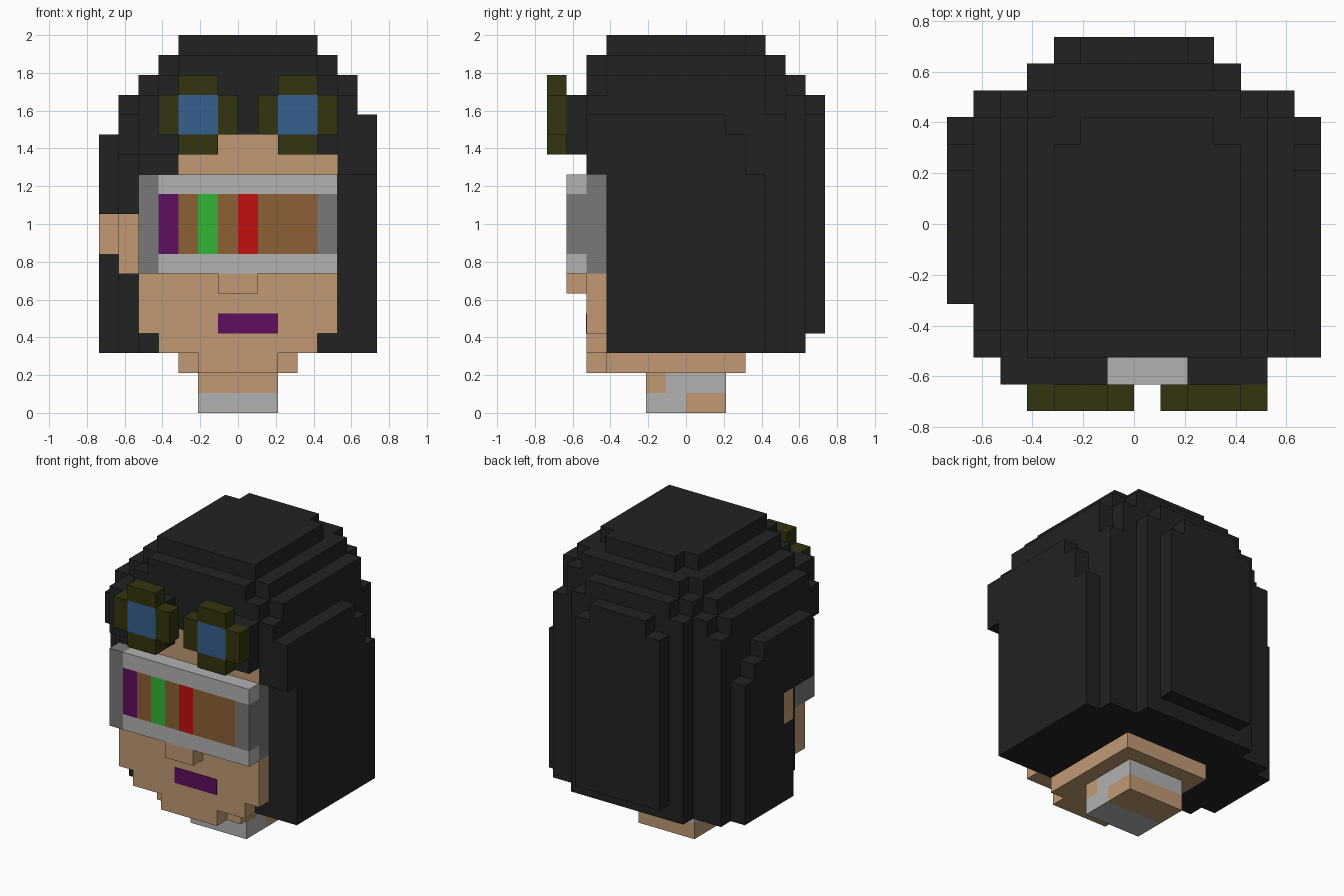
import bpy, bmesh

if "Cube" in bpy.data.objects:
    bpy.data.objects.remove(bpy.data.objects["Cube"], do_unlink=True)

U = 2 / 19  # size of one block


def material(name, rgb):
    lin = [((c / 255 + 0.055) / 1.055) ** 2.4 if c > 10 else c / 255 / 12.92 for c in rgb]
    m = bpy.data.materials.new(name)
    m.diffuse_color = (*lin, 1)
    m.use_nodes = True
    bsdf = m.node_tree.nodes["Principled BSDF"]
    bsdf.inputs["Base Color"].default_value = (*lin, 1)
    bsdf.inputs["Roughness"].default_value = 0.9
    return m


BLACK = material("hair black", (34, 34, 34))
SKIN = material("skin tan", (193, 154, 116))
LIGHT = material("light grey", (178, 178, 178))
DARK = material("dark grey", (120, 120, 120))
OLIVE = material("olive", (52, 52, 16))
BLUE = material("lens blue", (54, 96, 142))
PURPLE = material("purple", (96, 14, 96))
GREEN = material("green", (52, 182, 52))
RED = material("red", (194, 14, 14))
BROWN = material("brown", (140, 96, 52))


def blocks(name, mat, boxes):
    """One object made of boxes (x0, x1, y0, y1, z0, z1) in block units."""
    bm = bmesh.new()
    for x0, x1, y0, y1, z0, z1 in boxes:
        vs = bmesh.ops.create_cube(bm, size=1)["verts"]
        for v in vs:
            v.co = ((x1 if v.co.x > 0 else x0) * U,
                    (y1 if v.co.y > 0 else y0) * U,
                    (z1 if v.co.z > 0 else z0) * U)
    me = bpy.data.meshes.new(name)
    bm.to_mesh(me)
    bm.free()
    me.materials.append(mat)
    ob = bpy.data.objects.new(name, me)
    bpy.context.collection.objects.link(ob)
    return ob


# Hair: core, stepped crown and back
blocks("hair_core", BLACK, [(-5, 5, -4, 5, 3, 16)])
blocks("hair_crown", BLACK, [
    (-3, 4, -4, 3, 18, 19), (-2, 3, 3, 4, 18, 19),
    (-4, 5, -4, 4, 17, 18), (-3, 4, -5, 5, 17, 18),
    (-5, 6, -4, 4, 16, 17), (-4, 5, -5, 5, 16, 17),
    (-6, 6, -4, 4, 15, 16)])
blocks("hair_back", BLACK, [
    (-3, 3, 5, 6, 16, 17), (-4, 4, 5, 6, 3, 16),
    (-2, 2, 6, 7, 15, 16), (-3, 3, 6, 7, 4, 15)])

# Hair: long left side, and right side opening around the ear
blocks("hair_left", BLACK, [
    (5, 6, -4, 5, 3, 15), (6, 7, -4, 4, 3, 12),
    (6, 7, -4, 3, 12, 14), (6, 7, -4, 2, 14, 15)])
blocks("hair_right", BLACK, [
    (-6, -5, -4, 5, 10, 15), (-6, -5, -1, 5, 7, 10), (-6, -5, -2, 5, 3, 7),
    (-7, -6, -1, 4, 3, 8), (-7, -6, 0, 4, 8, 10), (-7, -6, -3, 4, 10, 12),
    (-7, -6, -3, 3, 12, 13), (-7, -6, -3, 2, 13, 14)])

# Hair: front hairline and the raised fringe behind the goggles
blocks("hairline", BLACK, [
    (-5, 6, -5, -4, 15, 16), (-6, 7, -5, -4, 14, 15),
    (-6, -1, -5, -4, 13, 14), (2, 7, -5, -4, 13, 14),
    (-5, -3, -5, -4, 12, 13), (5, 7, -5, -4, 12, 13)])
blocks("fringe", BLACK, [(-5, -1, -6, -5, 13, 16), (2, 5, -6, -5, 13, 16)])

# Face, nose, ear, chin
blocks("face", SKIN, [
    (-1, 2, -5, -4, 13, 14), (-3, 5, -5, -4, 12, 13),
    (-5, 5, -5, -4, 4, 7), (-4, 4, -5, -4, 3, 4)])
blocks("nose", SKIN, [(-1, 1, -6, -5, 6, 7)])
blocks("ear", SKIN, [(-7, -6, -1, 0, 8, 10), (-6, -5, -2, -1, 7, 10)])
blocks("chin", SKIN, [(-2, 2, -5, -4, 2, 3), (-3, 3, -4, 3, 2, 3)])
blocks("mouth", PURPLE, [(-1, 2, -5.04, -5, 4, 5)])

# Neck in alternating skin and grey
blocks("neck_skin", SKIN, [(-2, 2, -2, -1, 1, 2), (-2, 2, 0, 2, 0, 1)])
blocks("neck_collar", LIGHT, [(-2, 2, -1, 2, 1, 2), (-2, 2, -2, 0, 0, 1)])

# Visor: sides, frame and coloured band
blocks("visor_sides", DARK, [
    (-5, 5, -5, -4, 7, 12), (-5, -4, -6, -5, 7, 12), (4, 5, -6, -5, 8, 11)])
blocks("visor_frame", LIGHT, [(-4, 5, -6, -5, 11, 12), (-4, 5, -6, -5, 7, 8)])
for name, mat, spans in [
        ("band_purple", PURPLE, [(-4, -3)]),
        ("band_brown", BROWN, [(-3, -2), (-1, 0), (1, 4)]),
        ("band_green", GREEN, [(-2, -1)]),
        ("band_red", RED, [(0, 1)])]:
    blocks(name, mat, [(a, b, -6, -5, 8, 11) for a, b in spans])

# Goggles resting on the hair: a cross-shaped rim around each lens
for side, x in (("right", -4), ("left", 1)):
    blocks(f"goggle_rim_{side}", OLIVE, [
        (x, x + 1, -7, -6, 14, 16), (x + 3, x + 4, -7, -6, 14, 16),
        (x + 1, x + 3, -7, -6, 13, 14), (x + 1, x + 3, -7, -6, 16, 17)])
    blocks(f"goggle_lens_{side}", BLUE, [(x + 1, x + 3, -7, -6, 14, 16)])
